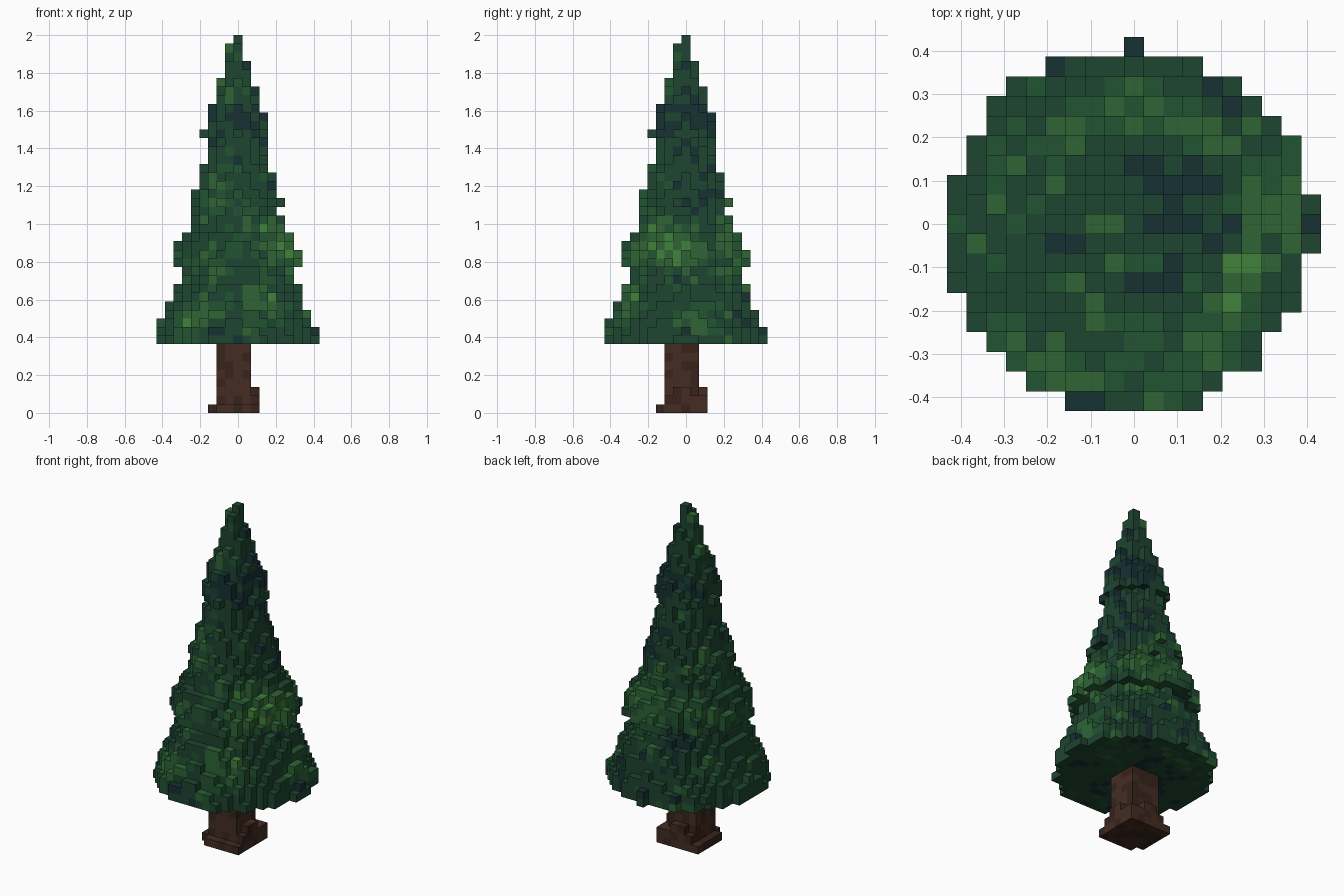
import bpy, bmesh, random
from mathutils import Vector, noise

if "Cube" in bpy.data.objects:
    bpy.data.objects.remove(bpy.data.objects["Cube"])

random.seed(4)
S = 2 / 44  # edge of one cube cell

# foliage radius (in cells) of each layer, from layer 8 up
RADII = [9.4, 9.3, 8.9, 8.4, 8.0, 7.6, 7.3, 6.6, 6.3, 7.5, 7.3, 7.0, 6.5, 5.6, 5.4, 5.0, 5.3, 4.9,
         4.5, 4.3, 3.9, 3.6, 3.4, 3.3, 3.8, 3.5, 3.3, 2.9, 2.5, 2.3, 1.9, 1.5, 1.3, 1.0, 0.9, 0.5]


def material(name, rgb):
    m = bpy.data.materials.new(name)
    m.diffuse_color = [(c / 255) ** 2.2 for c in rgb] + [1]
    m.use_nodes = True
    m.node_tree.nodes["Principled BSDF"].inputs["Base Color"].default_value = m.diffuse_color
    return m


GREENS = [material("needle_teal", (28, 52, 54)), material("needle_dark", (35, 70, 52)),
          material("needle_mid", (39, 84, 53)), material("needle_light", (50, 100, 56)),
          material("needle_bright", (66, 128, 60))]
BROWNS = [material("bark_dark", (58, 40, 33)), material("bark_light", (70, 48, 40))]


def needle_colour(p):
    """Patchy colour: bright belt at mid-height, teal near the upper third."""
    v = noise.noise(Vector(p) * 0.23) * 0.7 + random.gauss(0, 0.22)
    v += 0.5 * max(0, 1 - abs(p[2] - 19) / 6) - 0.5 * max(0, 1 - abs(p[2] - 35) / 3)
    return 0 if v < -0.36 else 1 if v < 0.25 else 2 if v < 0.48 else 3 if v < 0.9 else 4


def build(name, cells, solid, mats, colour):
    """Mesh the exposed cube faces of a set of cells."""
    bm = bmesh.new()
    verts = {}

    def vert(k):
        if k not in verts:
            verts[k] = bm.verts.new(((k[0] - .5) * S, (k[1] - .5) * S, k[2] * S))
        return verts[k]

    for p in sorted(cells):
        col = colour(p)
        for a in range(3):
            for d in (0, 1):
                q = list(p)
                q[a] += 2 * d - 1
                if tuple(q) in solid:
                    continue
                corners = []
                for u, w in ((0, 0), (1, 0), (1, 1), (0, 1)):
                    k = list(p)
                    k[a] += d
                    k[(a + 1) % 3] += u
                    k[(a + 2) % 3] += w
                    corners.append(vert(tuple(k)))
                f = bm.faces.new(corners if d else corners[::-1])
                f.material_index = col
    me = bpy.data.meshes.new(name)
    bm.to_mesh(me)
    bm.free()
    for m in mats:
        me.materials.append(m)
    bpy.context.collection.objects.link(bpy.data.objects.new(name, me))


# foliage: stacked discs, centred slightly off the middle cell, with a light ragged edge
foliage = set()
for i, r in enumerate(RADII):
    for x in range(-9, 10):
        for y in range(-9, 10):
            rag = random.uniform(-0.3, 0.05) if r > 3 and x * y else 0
            if ((x + .25) ** 2 + (y + .25) ** 2) ** 0.5 <= r + rag:
                foliage.add((x, y, i + 8))

# trunk: square post on a stepped foot
trunk = set()
for z in range(8):
    lo, hi = (-3, 2) if z == 0 else (-2, 2) if z == 1 else (-2, 1)
    trunk |= {(x, y, z) for x in range(lo, hi + 1) for y in range(lo, hi + 1)}
trunk.discard((-3, -3, 0))
for k in (-1, 0):
    trunk |= {(2, k, 2), (k, 2, 2)}

solid = foliage | trunk
build("foliage", foliage, solid, GREENS, needle_colour)
build("trunk", trunk, solid, BROWNS, lambda p: int(random.random() < 0.5))
